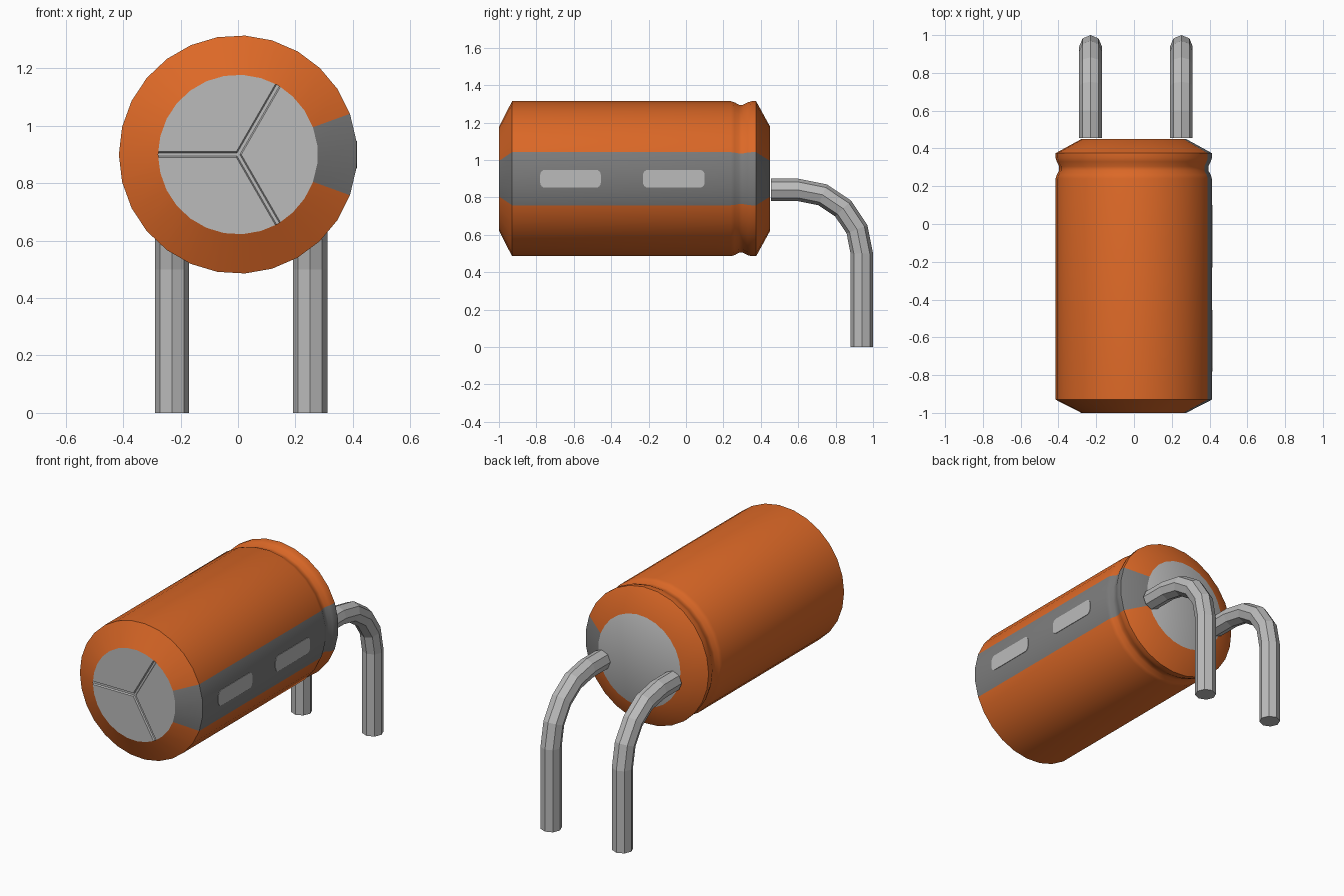
import bpy, bmesh, math
from mathutils import Vector

cube = bpy.data.objects.get("Cube")
if cube:
    bpy.data.objects.remove(cube, do_unlink=True)

N = 27                       # sides of the can
CZ = 0.9                     # height of the can axis
R, CAP_R = 0.415, 0.278
STEP = 2 * math.pi / N


def material(name, rgb):
    m = bpy.data.materials.new(name)
    m.use_nodes = True
    m.diffuse_color = (*rgb, 1)
    m.node_tree.nodes["Principled BSDF"].inputs["Base Color"].default_value = (*rgb, 1)
    return m


ORANGE = material("orange_sleeve", (0.72, 0.14, 0.02))
STRIPE = material("dark_grey_stripe", (0.20, 0.20, 0.20))
METAL = material("light_grey_metal", (0.50, 0.50, 0.50))


def finish(name, bm, mats):
    bmesh.ops.recalc_face_normals(bm, faces=bm.faces)
    me = bpy.data.meshes.new(name)
    bm.to_mesh(me)
    bm.free()
    for m in mats:
        me.materials.append(m)
    ob = bpy.data.objects.new(name, me)
    bpy.context.collection.objects.link(ob)
    return ob


def loft(bm, rings, caps=(True, True)):
    """Join equal rings of points with quads, optionally closing the ends."""
    rows = [[bm.verts.new(p) for p in ring] for ring in rings]
    for a, b in zip(rows, rows[1:]):
        for i in range(len(a)):
            j = (i + 1) % len(a)
            bm.faces.new((a[i], a[j], b[j], b[i]))
    for row, cap in ((rows[0], caps[0]), (rows[-1], caps[1])):
        if cap:
            bm.faces.new(row)


def polar(r, angle, y):
    return Vector((r * math.cos(angle), y, CZ + r * math.sin(angle)))


# Can sleeve: lathed profile with a crimp groove near the back
profile = [(-1.0, CAP_R), (-0.93, R), (0.24, R), (0.26, 0.409), (0.283, 0.396),
           (0.305, 0.396), (0.33, 0.409), (0.35, R), (0.375, R), (0.45, CAP_R)]
bm = bmesh.new()
loft(bm, [[polar(r, math.pi + i * STEP, y) for i in range(N)] for y, r in profile],
     (False, True))
bm.normal_update()
for f in bm.faces:
    c = f.calc_center_median()
    if len(f.verts) > 4:
        f.material_index = 2                       # back seal
    elif abs(math.atan2(c.z - CZ, c.x)) < 1.5 * STEP:
        f.material_index = 1                       # polarity stripe
sleeve = finish("can_sleeve", bm, [ORANGE, STRIPE, METAL])
bpy.ops.object.select_all(action="DESELECT")
sleeve.select_set(True)
bpy.context.view_layer.objects.active = sleeve
bpy.ops.object.shade_smooth_by_angle(angle=math.radians(42))


# Front vent: three sectors with sloped edges over a recessed floor
def sector(start, w, y):
    sweep = 2 * math.pi / 3
    pts = [polar(w / math.sin(sweep / 2), start + sweep / 2, y)]
    off = math.asin(w / CAP_R)
    angles = [start + off] + [start + i * STEP for i in range(1, N // 3)]
    angles.append(start + sweep - off)
    return pts + [polar(CAP_R, a, y) for a in angles]


bm = bmesh.new()
for k in range(3):
    start = math.pi + k * 2 * math.pi / 3
    loft(bm, [sector(start, 0.010, -1.0), sector(start, 0.005, -0.99)])
finish("vent_sectors", bm, [METAL])

bm = bmesh.new()
bm.faces.new([bm.verts.new(polar(0.285, math.pi + i * STEP, -0.991)) for i in range(N)])
floor = finish("vent_groove_floor", bm, [METAL])
if floor.data.polygons[0].normal.y > 0:
    floor.data.flip_normals()


# Rounded marks on the flat middle face of the stripe
def rounded_rect(x, y0, y1, h, r):
    pts = []
    for k, (cy, cz) in enumerate([(y1 - r, h - r), (y0 + r, h - r),
                                  (y0 + r, r - h), (y1 - r, r - h)]):
        for s in range(5):
            a = (k + s / 4) * math.pi / 2
            pts.append((x, cy + r * math.cos(a), CZ + cz + r * math.sin(a)))
    return pts


face_x = R * math.cos(STEP / 2)
for name, y0, y1 in (("front_stripe_mark", -0.78, -0.455), ("back_stripe_mark", -0.23, 0.10)):
    bm = bmesh.new()
    loft(bm, [rounded_rect(x, y0, y1, 0.048, 0.028) for x in (face_x - 0.003, face_x + 0.003)])
    finish(name, bm, [METAL])


# Bent eight-sided leads: straight out, quarter bend, straight down
def lead(name, x):
    bend = 0.34
    path = [(0.455, 0.84, 0.0)]
    for s in range(5):
        a = s * math.pi / 8
        path.append((0.6 + bend * math.sin(a), 0.5 + bend * math.cos(a), a))
    path.append((0.94, 0.0, math.pi / 2))
    rings = []
    for y, z, a in path:
        ring = []
        for i in range(8):
            t = i * math.pi / 4
            u, v = 0.06 * math.cos(t), 0.06 * math.sin(t)
            ring.append((x + u, y + v * math.sin(a), z + v * math.cos(a)))
        rings.append(ring)
    bm = bmesh.new()
    loft(bm, rings)
    finish(name, bm, [METAL])


lead("right_lead", -0.23)
lead("left_lead", 0.251)
